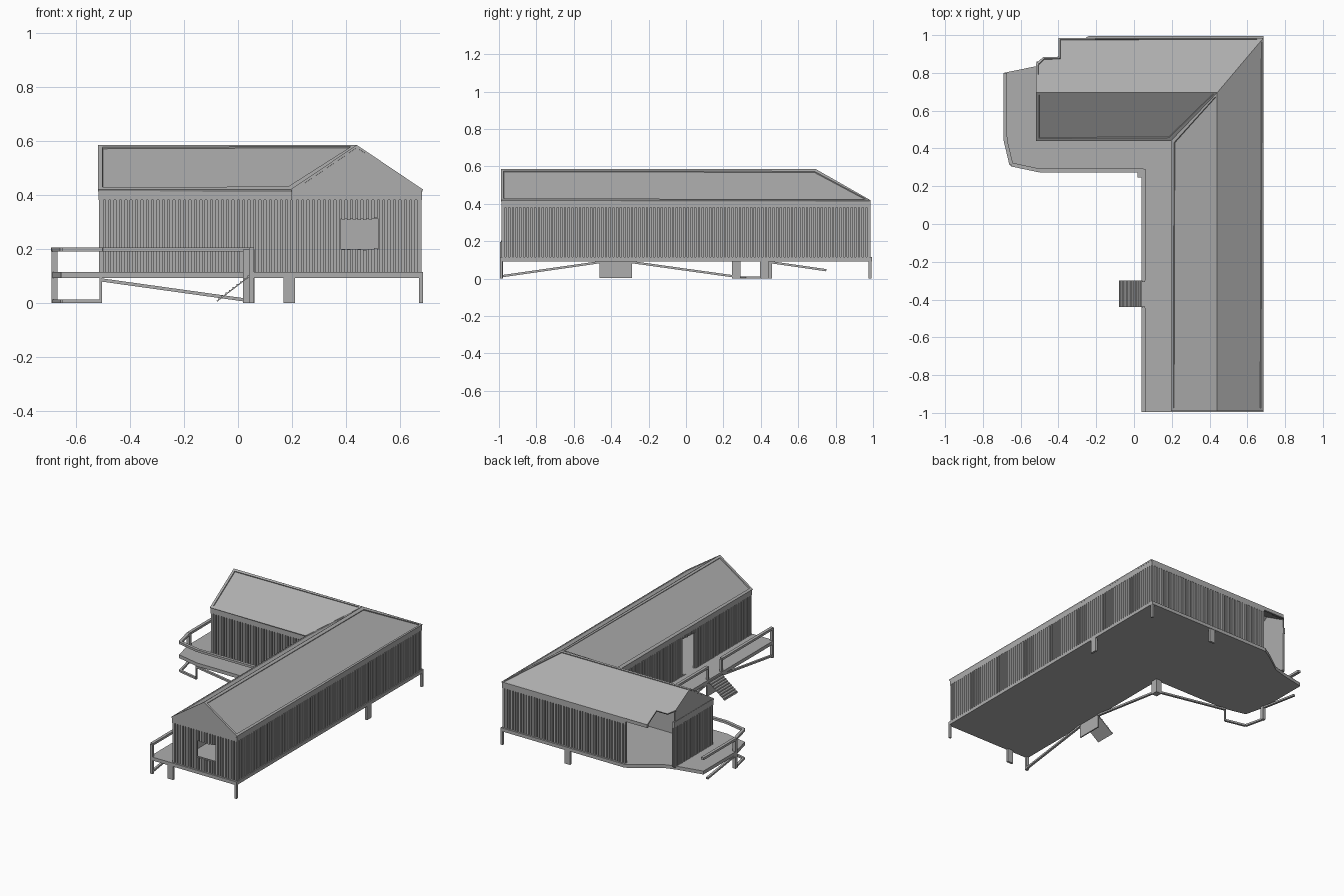
import bpy, bmesh, random
from mathutils import Vector, Matrix

random.seed(4)
cube = bpy.data.objects.get("Cube")
if cube:
    bpy.data.objects.remove(cube, do_unlink=True)

grey = bpy.data.materials.new("plain_grey")
grey.use_nodes = True
tone = (0.42, 0.42, 0.42, 1)
grey.diffuse_color = tone
grey.node_tree.nodes["Principled BSDF"].inputs["Base Color"].default_value = tone

FLOOR, WALL_TOP, EAVE, RIDGE = 0.115, 0.38, 0.42, 0.585


def finish(name, bm, recalc=True):
    if recalc:
        bmesh.ops.recalc_face_normals(bm, faces=bm.faces)
    mesh = bpy.data.meshes.new(name)
    bm.to_mesh(mesh)
    bm.free()
    mesh.materials.append(grey)
    obj = bpy.data.objects.new(name, mesh)
    bpy.context.collection.objects.link(obj)
    return obj


def beam(bm, a, b, width, height):
    """Box running from a to b with the given cross-section."""
    a, b = Vector(a), Vector(b)
    d = (b - a).normalized()
    side = d.cross(Vector((0, 0, 1)))
    side = side.normalized() if side.length > 0.01 else Vector((0, -1, 0))
    up = side.cross(d)
    m = Matrix((d * (b - a).length, side * width, up * height)).transposed().to_4x4()
    m.translation = (a + b) / 2
    bmesh.ops.create_cube(bm, size=1, matrix=m)


def prism(bm, outline, z0, z1):
    face = bm.faces.new([bm.verts.new((x, y, z0)) for x, y in outline])
    ext = bmesh.ops.extrude_face_region(bm, geom=[face], use_keep_orig=True)
    verts = [g for g in ext["geom"] if isinstance(g, bmesh.types.BMVert)]
    bmesh.ops.translate(bm, verts=verts, vec=(0, 0, z1 - z0))


def wall(name, start, end, openings=()):
    """Smooth inner sheet with ribs on the right-hand side of start->end."""
    bm = bmesh.new()
    p, q = Vector((*start, 0)), Vector((*end, 0))
    length, d = (q - p).length, (q - p).normalized()
    out = d.cross(Vector((0, 0, 1)))

    def piece(s0, s1, z0, z1, offset, thick):
        if s1 - s0 < 0.001 or z1 - z0 < 0.001:
            return
        mid = out * offset + Vector((0, 0, (z0 + z1) / 2))
        beam(bm, p + d * s0 + mid, p + d * s1 + mid, thick, z1 - z0)

    # inner sheet, split around the openings
    s = 0
    for a, b, lo, hi in openings:
        piece(s, a, FLOOR, WALL_TOP, -0.012, 0.008)
        piece(a, b, FLOOR, lo, -0.012, 0.008)
        piece(a, b, hi, WALL_TOP, -0.012, 0.008)
        s = b
    piece(s, length, FLOOR, WALL_TOP, -0.012, 0.008)
    # ribs
    count = round(length / 0.02)
    step = length / count
    for i in range(count):
        c = (i + 0.5) * step
        spans = [(FLOOR - 0.005, WALL_TOP)]
        for a, b, lo, hi in openings:
            if a < c < b:
                j = random.uniform(-0.004, 0.004)
                spans = [(FLOOR - 0.005, lo + j), (hi + j, WALL_TOP)]
        for z0, z1 in spans:
            piece(c - step * 0.32, c + step * 0.32, z0, z1, -0.004, 0.009)
    # top plate
    piece(0, length, WALL_TOP, EAVE, -0.006, 0.014)
    return finish(name, bm)


# walls
wall("front_wall", (0.2, -0.985), (0.68, -0.985), [(0.18, 0.32, 0.2, 0.31)])
wall("long_outer_wall", (0.68, -0.985), (0.68, 0.985))
wall("back_wall", (0.68, 0.985), (-0.24, 0.985))
wall("wing_end_wall", (-0.515, 0.86), (-0.515, 0.445))
wall("wing_inner_wall", (-0.515, 0.445), (0.2, 0.445))
wall("long_inner_wall", (0.2, 0.445), (0.2, -0.985), [(0.7, 0.83, FLOOR, 0.36)])

# floor deck with a broken rear corner
bm = bmesh.new()
prism(bm, [(0.04, -0.995), (0.685, -0.995), (0.685, 0.995), (-0.24, 0.995),
           (-0.3, 0.96), (-0.44, 0.86), (-0.52, 0.835), (-0.69, 0.8), (-0.69, 0.45),
           (-0.655, 0.31), (-0.5, 0.275), (0.04, 0.275)], 0.092, FLOOR)
finish("floor_deck", bm)

# roof slopes
bm = bmesh.new()


def slope_z(y):
    return EAVE + (0.985 - y) / 0.29 * (RIDGE - EAVE)


V = {
    "front_in": (0.195, -0.99, EAVE), "front_out": (0.685, -0.99, EAVE),
    "back_out": (0.685, 0.985, EAVE), "valley": (0.195, 0.44, EAVE),
    "wing_front": (-0.518, 0.44, EAVE), "break_a": (-0.4, 0.985, EAVE),
    "break_b": (-0.4, 0.885, slope_z(0.885)), "break_c": (-0.48, 0.885, slope_z(0.885)),
    "break_d": (-0.518, 0.85, slope_z(0.85)), "ridge_front": (0.44, -0.99, RIDGE),
    "ridge_turn": (0.44, 0.695, RIDGE), "ridge_end": (-0.518, 0.695, RIDGE),
}
V = {k: bm.verts.new(co) for k, co in V.items()}
slopes = [
    "front_in ridge_front ridge_turn valley",
    "front_out back_out ridge_turn ridge_front",
    "valley ridge_turn ridge_end wing_front",
    "ridge_turn back_out break_a break_b break_c break_d ridge_end",
]
faces = [bm.faces.new([V[n] for n in s.split()]) for s in slopes]
for f in faces:
    f.normal_update()
    if f.normal.z < 0:
        f.normal_flip()
for f, width in zip(faces, (0.022, 0.022, 0.022, 0.012)):
    bmesh.ops.inset_individual(bm, faces=[f], thickness=width)
    # sunken panel with a short step around it
    ext = bmesh.ops.inset_individual(bm, faces=[f], thickness=0.002, depth=-0.006)
roof = finish("roof", bm, recalc=False)
mod = roof.modifiers.new("thickness", 'SOLIDIFY')
mod.thickness, mod.offset = 0.01, -1

# gable ends
bm = bmesh.new()
bm.faces.new([bm.verts.new(c) for c in
              ((0.2, -0.986, EAVE), (0.68, -0.986, EAVE), (0.44, -0.986, RIDGE - 0.004))])
bm.faces.new([bm.verts.new(c) for c in
              ((-0.514, 0.85, EAVE), (-0.514, 0.445, EAVE), (-0.514, 0.695, RIDGE - 0.004),
               (-0.514, 0.85, slope_z(0.85) - 0.004))])
gables = finish("gable_ends", bm, recalc=False)
mod = gables.modifiers.new("thickness", 'SOLIDIFY')
mod.thickness, mod.offset = 0.008, -1

# eave strip over the broken rear corner
bm = bmesh.new()
beam(bm, (-0.24, 0.978, 0.408), (-0.4, 0.978, 0.408), 0.012, 0.022)
finish("broken_eave", bm)

# handrails
bm = bmesh.new()
RAIL = 0.197
paths = [
    [(0.05, -0.99), (0.05, -0.445)],
    [(0.05, -0.3), (0.05, 0.283), (-0.5, 0.283), (-0.65, 0.315), (-0.682, 0.45), (-0.682, 0.8)],
]
for path in paths:
    for (x0, y0), (x1, y1) in zip(path, path[1:]):
        beam(bm, (x0, y0, RAIL), (x1, y1, RAIL), 0.02, 0.015)
for x, y in ((0.05, -0.445), (0.05, -0.3)):
    beam(bm, (x, y, FLOOR - 0.01), (x, y, RAIL), 0.015, 0.015)
finish("handrails", bm)

# support posts: x, y, top, size in y, size in x
bm = bmesh.new()
for x, y, top, sy, sx in (
        (0.678, -0.987, 0.1, 0.014, 0.014), (0.678, 0.985, 0.1, 0.016, 0.014),
        (0.19, -0.985, 0.1, 0.014, 0.042), (0.19, 0.985, 0.1, 0.014, 0.042),
        (0.678, 0.418, 0.1, 0.046, 0.014), (0.05, -0.987, RAIL, 0.016, 0.02),
        (0.04, 0.268, RAIL, 0.046, 0.042), (-0.68, 0.45, RAIL, 0.02, 0.022)):
    beam(bm, (x, y, 0), (x, y, top), sy, sx)
beam(bm, (-0.508, 0.283, 0), (-0.508, 0.283, 0.1), 0.01, 0.01)
finish("support_posts", bm)

# sloping braces and the low frame under the rounded deck corner
bm = bmesh.new()
for a, b in (
        ((0.05, -0.99, 0.012), (0.05, -0.46, 0.088)),
        ((0.05, -0.29, 0.088), (0.05, 0.27, 0.01)),
        ((0.03, 0.283, 0.01), (-0.508, 0.283, 0.085)),
        ((-0.682, 0.45, 0.088), (-0.682, 0.75, 0.045)),
        ((-0.508, 0.283, 0.006), (-0.65, 0.315, 0.006)),
        ((-0.65, 0.315, 0.006), (-0.682, 0.45, 0.006))):
    beam(bm, a, b, 0.015, 0.012)
finish("deck_braces", bm)

# entrance ramp with slats and a skirt panel
bm = bmesh.new()
beam(bm, (0.045, -0.37, 0.1), (-0.078, -0.37, 0.006), 0.14, 0.004)
for i in range(9):
    t = (i + 0.5) / 9
    x, z = 0.045 - 0.123 * t, 0.103 - 0.094 * t
    beam(bm, (x, -0.44, z), (x, -0.3, z), 0.006, 0.005)
beam(bm, (0.05, -0.463, 0.048), (0.05, -0.288, 0.048), 0.008, 0.092)
finish("entrance_ramp", bm)
